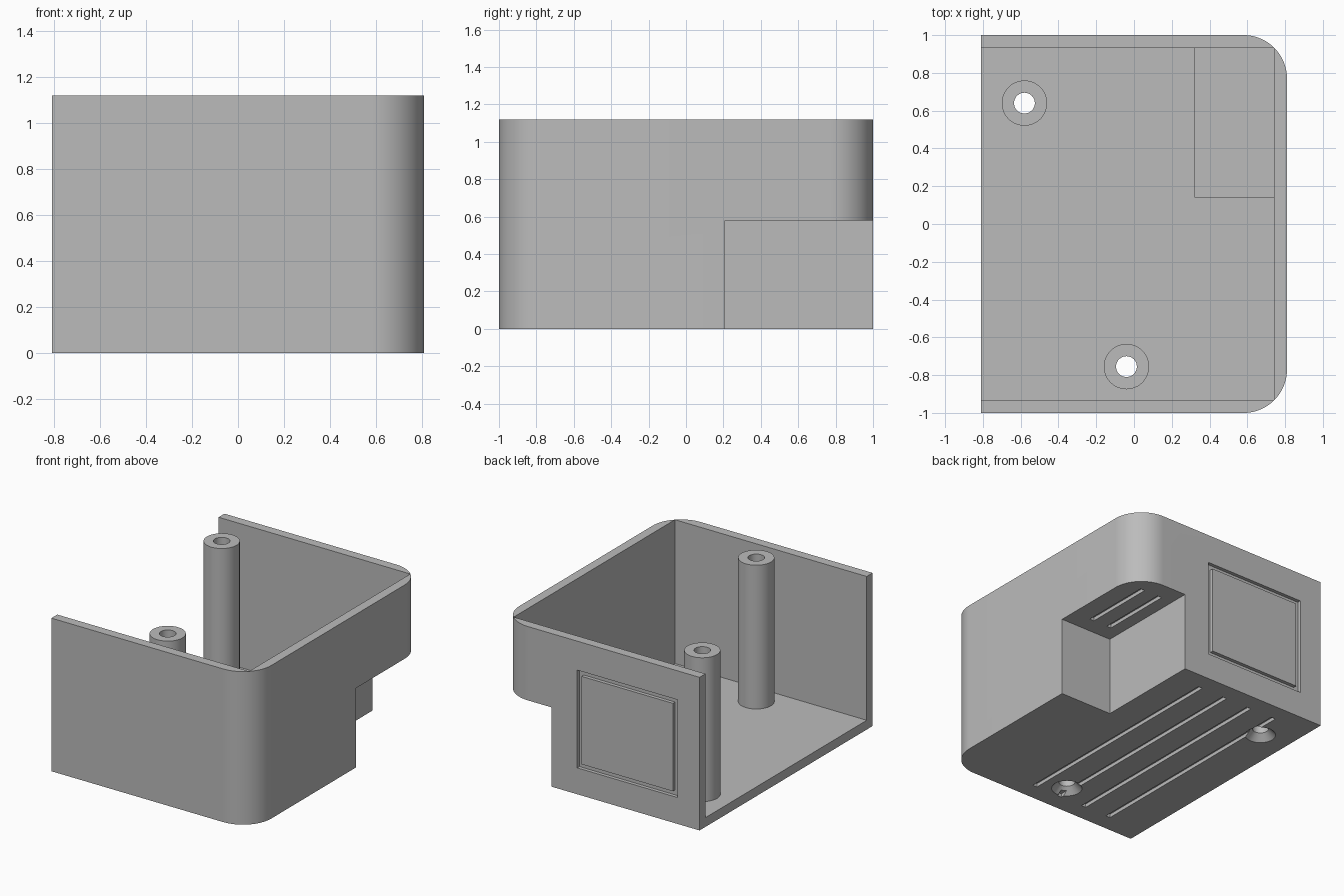
import bpy, bmesh, math

if "Cube" in bpy.data.objects:
    bpy.data.objects.remove(bpy.data.objects["Cube"], do_unlink=True)

HX, HY, H = 0.81, 1.0, 1.12    # half width, half depth, height
WALL, R = 0.068, 0.23          # wall thickness, corner radius
GROOVE, DEPTH = 0.036, 0.026   # engraved line width and depth
POSTS = [(-0.58, 0.64), (-0.04, -0.755)]

grey = bpy.data.materials.new("plain_grey")
grey.use_nodes = True
grey.diffuse_color = (0.5, 0.5, 0.5, 1)
grey.node_tree.nodes["Principled BSDF"].inputs["Base Color"].default_value = (0.5, 0.5, 0.5, 1)


def finish(name, bm):
    bmesh.ops.recalc_face_normals(bm, faces=bm.faces)
    mesh = bpy.data.meshes.new(name)
    bm.to_mesh(mesh)
    bm.free()
    mesh.materials.append(grey)
    ob = bpy.data.objects.new(name, mesh)
    bpy.context.collection.objects.link(ob)
    return ob


def prism(name, outline, z0, z1):
    bm = bmesh.new()
    face = bm.faces.new([bm.verts.new((x, y, z0)) for x, y in outline])
    top = bmesh.ops.extrude_face_region(bm, geom=[face])["geom"]
    verts = [v for v in top if isinstance(v, bmesh.types.BMVert)]
    bmesh.ops.translate(bm, verts=verts, vec=(0, 0, z1 - z0))
    return finish(name, bm)


def box(name, x, y, z):
    return prism(name, [(x[0], y[0]), (x[1], y[0]), (x[1], y[1]), (x[0], y[1])], *z)


def cone(name, xy, r0, r1, z0, z1):
    bm = bmesh.new()
    bmesh.ops.create_cone(bm, cap_ends=True, segments=48, radius1=r0, radius2=r1, depth=z1 - z0)
    bmesh.ops.translate(bm, verts=bm.verts, vec=(*xy, (z0 + z1) / 2))
    return finish(name, bm)


def cut(ob, cutter):
    cutter.hide_render = True
    mod = ob.modifiers.new("cut", 'BOOLEAN')
    mod.operation, mod.solver, mod.object = 'DIFFERENCE', 'EXACT', cutter
    bpy.context.view_layer.update()
    graph = bpy.context.evaluated_depsgraph_get()
    mesh = bpy.data.meshes.new_from_object(ob.evaluated_get(graph))
    ob.modifiers.clear()
    ob.data = mesh
    bpy.data.objects.remove(cutter, do_unlink=True)


def smooth(ob):
    bpy.ops.object.select_all(action='DESELECT')
    ob.select_set(True)
    bpy.context.view_layer.objects.active = ob
    bpy.ops.object.shade_smooth_by_angle(angle=math.radians(25))


# Shell block with two rounded vertical corners
outline = [(-HX, HY), (-HX, -HY)]
for sy, start in ((-1, -90), (1, 0)):
    for i in range(25):
        a = math.radians(start + i * 90 / 24)
        outline.append((HX - R + R * math.cos(a), sy * (HY - R) + R * math.sin(a)))
shell = prism("enclosure_shell", outline, 0, H)

# Cavity, open at the top and one side, stepping around the corner recess
cavity = box("cavity", (-2, HX - WALL), (WALL - HY, HY - WALL), (WALL, 2))
cut(cavity, box("step", (0.32, 2), (0.14, 2), (-1, 0.58 + WALL)))
cut(shell, cavity)

# Recess under the back corner
cut(shell, box("corner_recess", (0.32 + WALL, 2), (0.14 + WALL, 2), (-1, 0.58)))

# Engraved lines on the underside and on the recess ceiling
for x in (0.145, -0.07, -0.285, -0.5):
    cut(shell, box("slot", (x - GROOVE / 2, x + GROOVE / 2), (-0.87, 0.87), (-1, DEPTH)))
for x in (0.65, 0.5):
    cut(shell, box("slot", (x - GROOVE / 2, x + GROOVE / 2), (0.33, 0.865), (0.4, 0.58 + DEPTH)))

# Rectangular groove on the back wall
x0, x1, z0, z1 = -0.63, 0.18, 0.193, 0.908
frame = box("frame", (x0, x1), (HY - DEPTH, 1.2), (z0, z1))
cut(frame, box("frame_core", (x0 + GROOVE, x1 - GROOVE), (0.5, 2), (z0 + GROOVE, z1 - GROOVE)))
cut(shell, frame)

# Hollow screw posts with countersunk holes in the floor
for n, xy in enumerate(POSTS):
    cut(shell, cone("screw_hole", xy, 0.055, 0.055, -1, 0.5))
    cut(shell, cone("countersink", xy, 0.113, 0.053, -0.01, 0.05))
    post = cone("screw_post_%d" % (n + 1), xy, 0.12, 0.12, WALL, H)
    cut(post, cone("bore", xy, 0.055, 0.055, -1, 2))
    smooth(post)
smooth(shell)
